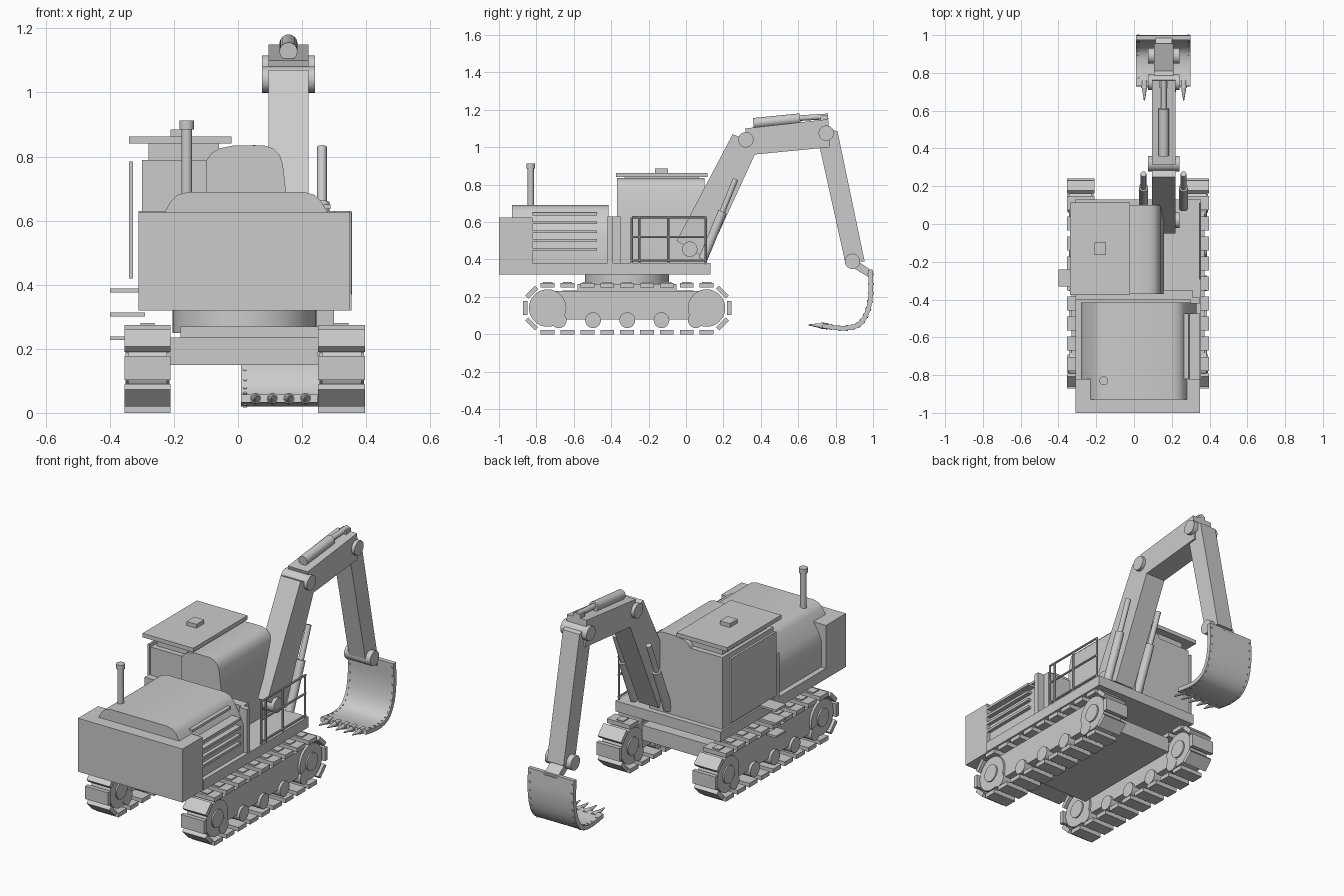
import bpy, bmesh, math
from mathutils import Vector

if "Cube" in bpy.data.objects:
    bpy.data.objects.remove(bpy.data.objects["Cube"])

grey = bpy.data.materials.new("plain_grey")
grey.use_nodes = True
COLOR = (0.6, 0.6, 0.6, 1)
grey.diffuse_color = COLOR
grey.node_tree.nodes["Principled BSDF"].inputs["Base Color"].default_value = COLOR


def finish(name, bm, smooth=False):
    bmesh.ops.recalc_face_normals(bm, faces=bm.faces)
    mesh = bpy.data.meshes.new(name)
    bm.to_mesh(mesh)
    bm.free()
    mesh.materials.append(grey)
    ob = bpy.data.objects.new(name, mesh)
    bpy.context.collection.objects.link(ob)
    if smooth:
        bpy.ops.object.select_all(action='DESELECT')
        ob.select_set(True)
        bpy.context.view_layer.objects.active = ob
        bpy.ops.object.shade_smooth_by_angle(angle=math.radians(35))
    return ob


def box(name, x, y, z):
    """Box from (min, max) ranges."""
    bm = bmesh.new()
    bmesh.ops.create_cube(bm, size=1)
    for v in bm.verts:
        v.co = [r[0] + (c + 0.5) * (r[1] - r[0]) for c, r in zip(v.co, (x, y, z))]
    return finish(name, bm)


def rod(name, a, b, r, r2=None, sides=24):
    """Cylinder or cone between two points."""
    a, b = Vector(a), Vector(b)
    bm = bmesh.new()
    bmesh.ops.create_cone(bm, cap_ends=True, segments=sides, radius1=r,
                          radius2=r if r2 is None else r2, depth=(b - a).length)
    turn = (b - a).to_track_quat('Z', 'Y').to_matrix().to_4x4()
    turn.translation = (a + b) / 2
    bm.transform(turn)
    return finish(name, bm, True)


def prism(name, pts, axis, lo, hi, smooth=False):
    """Extrude an outline: axis X takes (y, z) points, axis Y takes (x, z)."""
    bm = bmesh.new()
    place = (lambda p: (lo, *p)) if axis == 'X' else (lambda p: (p[0], lo, p[1]))
    face = bm.faces.new([bm.verts.new(place(p)) for p in pts])
    ext = bmesh.ops.extrude_face_region(bm, geom=[face])
    shift = Vector((hi - lo, 0, 0)) if axis == 'X' else Vector((0, hi - lo, 0))
    bmesh.ops.translate(bm, vec=shift, verts=[g for g in ext["geom"] if isinstance(g, bmesh.types.BMVert)])
    return finish(name, bm, smooth)


def spline(pts, steps=5):
    """Smooth a path with a Catmull-Rom curve."""
    p = [Vector(q) for q in pts]
    p = [2 * p[0] - p[1]] + p + [2 * p[-1] - p[-2]]
    out = []
    for i in range(1, len(p) - 2):
        for s in range(steps):
            t = s / steps
            out.append(0.5 * (2 * p[i] + (p[i + 1] - p[i - 1]) * t
                       + (2 * p[i - 1] - 5 * p[i] + 4 * p[i + 1] - p[i + 2]) * t * t
                       + (3 * p[i] - p[i - 1] - 3 * p[i + 1] + p[i + 2]) * t ** 3))
    return out + [p[-2]]


# Tracks: shoes, wheels and side frames
Y0, Y1, ZC = -0.74, 0.11, 0.14


def shoe(x0, x1, y, z, angle):
    ob = box("track_shoe", (x0, x1), (-0.037, 0.037), (-0.012, 0.012))
    ob.location = (0, y, z)
    ob.rotation_euler.x = angle


for side, x0, x1 in (("right", -0.355, -0.21), ("left", 0.25, 0.397)):
    for i in range(9):
        y = Y0 + (Y1 - Y0) * i / 8
        shoe(x0, x1, y, 0.012, 0)
        shoe(x0, x1, y, 0.262, 0)
        mid = (x0 + x1) / 2
        box("shoe_lug", (mid - 0.022, mid + 0.022), (y - 0.025, y + 0.025), (0.27, 0.28))
    for end, yc in ((-1, Y0), (1, Y1)):
        for a in (-45, 0, 45):
            t = math.radians(a)
            shoe(x0, x1, yc + end * 0.12 * math.cos(t), ZC + 0.12 * math.sin(t), end * (t - math.pi / 2))
        rod(side + "_drive_wheel", (x0 + 0.012, yc, ZC), (x1 - 0.012, yc, ZC), 0.1, sides=32)
        rod(side + "_wheel_hub", (x0 + 0.004, yc, ZC), (x1 - 0.004, yc, ZC), 0.05)
    for i in range(5):
        y = -0.68 + i * 0.183
        rod(side + "_road_wheel", (x0 + 0.01, y, 0.075), (x1 - 0.01, y, 0.075), 0.042)
    box(side + "_track_frame", (x0 + 0.025, x1 - 0.025), (Y0, Y1), (0.08, 0.23))

# Undercarriage and turntable
box("lower_frame", (-0.21, 0.25), (-0.66, 0.04), (0.15, 0.235))
box("frame_top", (-0.18, 0.25), (-0.58, -0.05), (0.235, 0.27))
rod("turntable", (0.02, -0.315, 0.25), (0.02, -0.315, 0.33), 0.225, sides=48)

# Deck, counterweight and engine housing
box("deck", (-0.31, 0.355), (-0.82, 0.13), (0.32, 0.38))
box("counterweight", (-0.31, 0.35), (-1.0, -0.82), (0.32, 0.625))
half = [(0.305, 0.37), (0.305, 0.53), (0.285, 0.58), (0.255, 0.625), (0.235, 0.66),
        (0.215, 0.68), (0.18, 0.69)]
hood = [(0.025 + x, z) for x, z in half] + [(0.025 - x, z) for x, z in reversed(half)]
prism("engine_hood", hood, 'Y', -0.83, -0.415, True)
upper = [p for p in hood if p[1] > 0.6]
prism("hood_front", upper, 'Y', -0.93, -0.83, True)
box("bulkhead", (-0.31, 0.31), (-0.40, -0.35), (0.38, 0.63))
box("bulkhead_post", (0.30, 0.35), (-0.42, -0.39), (0.38, 0.63))
for i in range(5):
    z = 0.455 + i * 0.047
    reach = 0.35 if z < 0.6 else 0.345 - (z - 0.58) * 0.9
    box("louvre_slat", (0.2, reach), (-0.82, -0.475), (z - 0.007, z + 0.007))
rod("exhaust_pipe", (-0.16, -0.83, 0.66), (-0.16, -0.83, 0.89), 0.017)
rod("exhaust_cap", (-0.16, -0.83, 0.885), (-0.16, -0.83, 0.912), 0.023)

# Cab
arch = [(-0.10, 0.38), (-0.10, 0.785), (-0.085, 0.808), (-0.06, 0.825), (-0.01, 0.835), (0.08, 0.835),
        (0.11, 0.825), (0.13, 0.805), (0.14, 0.775), (0.16, 0.60), (0.16, 0.38)]
prism("cab_shell", arch, 'Y', -0.37, 0.10, True)
box("cab_body", (-0.30, -0.055), (-0.36, 0.10), (0.38, 0.79))
box("cab_door", (-0.34, -0.327), (-0.33, 0.08), (0.42, 0.785))
box("cab_roof", (-0.34, -0.02), (-0.375, 0.115), (0.84, 0.863))
box("roof_hatch", (-0.21, -0.147), (-0.165, -0.095), (0.863, 0.885))
box("roof_support", (-0.28, -0.06), (-0.33, 0.07), (0.79, 0.84))
for z, inner in ((0.382, -0.30), (0.307, -0.29), (0.233, -0.34)):
    box("cab_step", (-0.40, inner), (-0.33, -0.24), (z - 0.006, z + 0.006))

# Side handrail
for z in (0.395, 0.52, 0.625):
    rod("rail_bar", (0.35, -0.29, z), (0.35, 0.11, z), 0.006, sides=8)
for y in (-0.29, -0.25, -0.095, 0.105):
    rod("rail_post", (0.35, y, 0.37), (0.35, y, 0.625), 0.006, sides=8)

# Boom, upper link and arm
BX = (0.095, 0.22)
MID = 0.1575
prism("boom", [(-0.05, 0.50), (0.25, 1.07), (0.32, 1.04), (0.37, 0.965), (0.11, 0.40)], 'X', *BX)
prism("upper_link", [(0.315, 1.10), (0.76, 1.15), (0.77, 1.0), (0.355, 0.96)], 'X', *BX)
prism("arm", [(0.715, 1.0), (0.76, 1.10), (0.81, 1.085), (0.955, 0.39), (0.85, 0.39)],
      'X', 0.105, 0.21)
for name, y, z in (("boom_base_pin", 0.02, 0.455), ("elbow_pin", 0.32, 1.04),
                   ("arm_pin", 0.75, 1.075), ("bucket_pin", 0.89, 0.39)):
    rod(name, (0.075, y, z), (0.24, y, z), 0.041)

# Hydraulic cylinders
for x in (0.05, 0.262):
    rod("boom_cylinder", (x, 0.09, 0.40), (x, 0.195, 0.655), 0.024)
    rod("boom_piston", (x, 0.18, 0.62), (x, 0.265, 0.83), 0.015)
rod("arm_cylinder", (MID, 0.36, 1.128), (MID, 0.61, 1.153), 0.028)
rod("arm_piston", (MID, 0.60, 1.155), (MID, 0.76, 1.165), 0.015)
box("piston_mount", (0.135, 0.18), (0.72, 0.76), (1.13, 1.17))

# Bucket: curved plate, linkage, rivets and teeth
path = spline([(0.985, 0.345), (0.988, 0.22), (0.968, 0.115), (0.92, 0.05), (0.84, 0.032), (0.73, 0.045)])
outer, inner = [], []
for i, p in enumerate(path):
    d = (path[min(i + 1, len(path) - 1)] - path[max(i - 1, 0)]).normalized()
    n = Vector((-d.y, d.x)) * 0.012
    outer.append(p + n)
    inner.append(p - n)
prism("bucket_shell", [tuple(p) for p in outer + inner[::-1]], 'X', 0.01, 0.30, True)
prism("bucket_link", [(0.87, 0.41), (0.92, 0.39), (1.0, 0.335), (0.985, 0.30), (0.87, 0.37)],
      'X', 0.115, 0.20)
for x in (0.022, 0.288):
    for p, q in list(zip(outer, inner))[1:-1:2]:
        c, d = (p + q) / 2, (p - q) * 0.65
        rod("bucket_rivet", (x, *(c - d)), (x, *(c + d)), 0.006, sides=8)
for i in range(5):
    x = 0.055 + i * 0.052
    rod("tooth_base", (x, 0.76, 0.043), (x, 0.72, 0.046), 0.017, sides=12)
    rod("bucket_tooth", (x, 0.73, 0.045), (x, 0.655, 0.05), 0.015, 0.003, sides=12)
